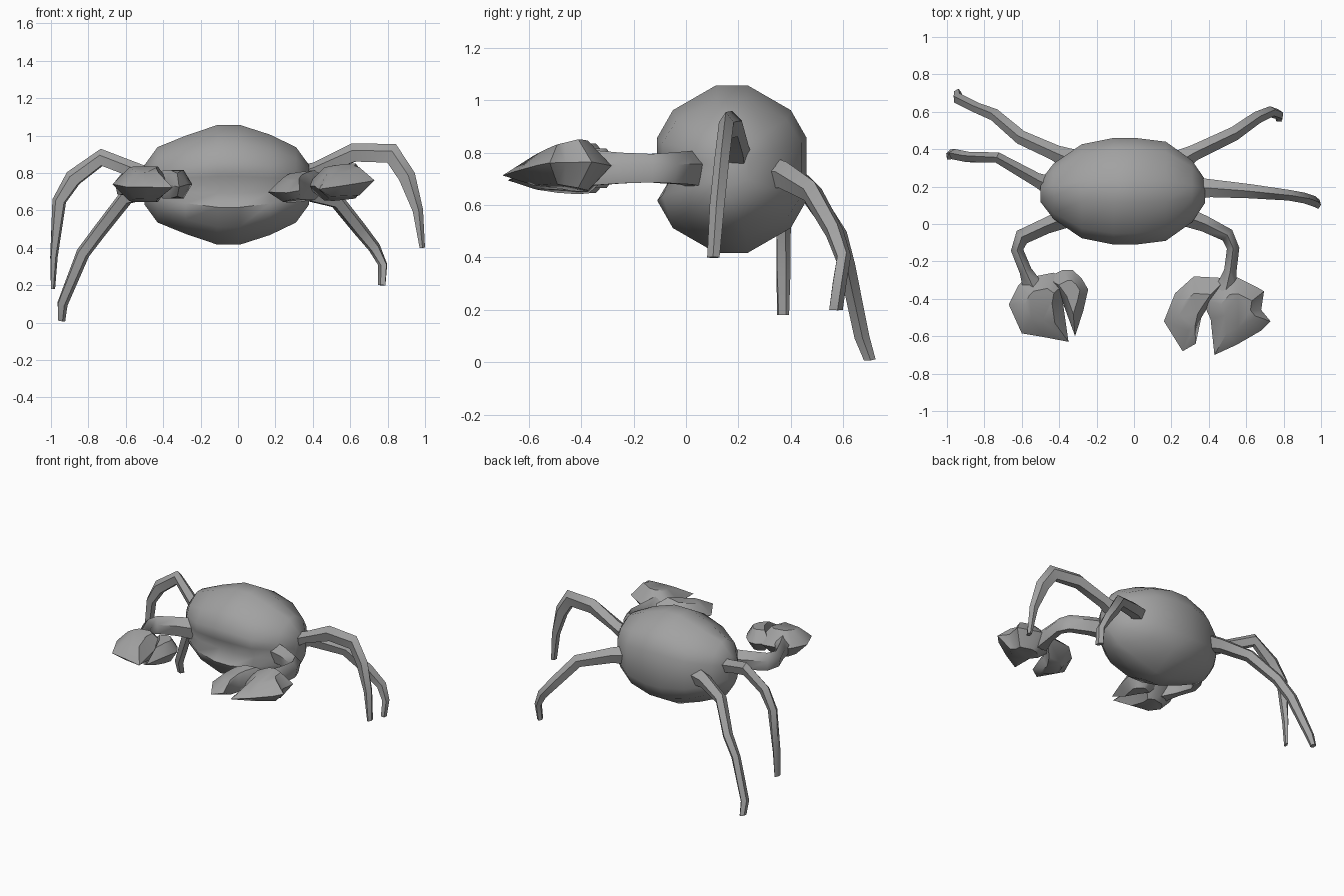
import bpy, bmesh, math
from mathutils import Vector

shell = bpy.data.materials.new("shell grey")
shell.diffuse_color = (0.36, 0.36, 0.36, 1)


def finish(name, bm, angle):
    bmesh.ops.recalc_face_normals(bm, faces=bm.faces)
    me = bpy.data.meshes.new(name)
    bm.to_mesh(me)
    bm.free()
    me.materials.append(shell)
    ob = bpy.data.objects.new(name, me)
    bpy.context.collection.objects.link(ob)
    bpy.ops.object.select_all(action='DESELECT')
    ob.select_set(True)
    bpy.context.view_layer.objects.active = ob
    bpy.ops.object.shade_smooth_by_angle(angle=math.radians(angle))
    return ob


def loft(name, rings, angle=45):
    """Skin closed rings of equal length and cap both ends."""
    bm = bmesh.new()
    loops = [[bm.verts.new(p) for p in r] for r in rings]
    n = len(loops[0])
    for a, b in zip(loops, loops[1:]):
        for i in range(n):
            j = (i + 1) % n
            bm.faces.new((a[i], a[j], b[j], b[i]))
    bm.faces.new(loops[0])
    bm.faces.new(loops[-1])
    return finish(name, bm, angle)


# Body: cross-sections along x, with a folded mouth crease at the front
section = [(-0.06, 0.32), (0.06, 0.32), (0.225, 0.225), (0.285, 0.12), (0.285, -0.12),
           (0.225, -0.225), (0.06, -0.32), (-0.06, -0.32), (-0.225, -0.225),
           (-0.285, -0.12), (-0.28, -0.045), (-0.285, 0.045), (-0.285, 0.12), (-0.225, 0.225)]
stations = [(-0.5, 0.2, 0.33), (-0.43, 0.52, 0.63), (-0.28, 0.88, 0.82), (-0.11, 1, 1),
            (0.01, 1, 1), (0.17, 0.93, 0.84), (0.31, 0.58, 0.63), (0.38, 0.22, 0.33)]
rings = []
for k, (x, sy, sz) in enumerate(stations):
    ring = []
    for i, (y, z) in enumerate(section):
        zz = z * sz
        yy = y * sy
        if i == 10 and 2 <= k <= 5:
            yy += 0.05 if k in (3, 4) else 0.025
        ring.append((x, 0.175 + yy, 0.737 + zz))
    rings.append(ring)
loft("body", rings, 60)


# Limbs: path points are x, y, z, width, thickness
def limb(name, path, fixed_side, sides=5):
    pts = [Vector(p[:3]) for p in path]
    up = Vector((0, 0, 1))
    whole = pts[-1] - pts[0]
    rings = []
    for i, p in enumerate(pts):
        t = (pts[min(i + 1, len(pts) - 1)] - pts[max(i - 1, 0)]).normalized()
        side = (whole if fixed_side else t).cross(up).normalized()
        top = side.cross(t).normalized()
        w, h = path[i][3:]
        rings.append([p + side * math.cos(a) * w / 2 + top * math.sin(a) * h / 2
                      for a in (math.pi / 2 + 2 * math.pi * k / sides for k in range(sides))])
    return loft(name, rings, 50)


limb("rear_leg_left", [(-0.28, 0.32, 0.72, .15, .15), (-0.42, 0.38, 0.72, .09, .11),
     (-0.6, 0.46, 0.67, .08, .09), (-0.74, 0.58, 0.49, .07, .08), (-0.83, 0.615, 0.37, .06, .08),
     (-0.94, 0.67, 0.1, .06, .06), (-0.945, 0.70, 0.01, .05, .04)], True)
limb("rear_leg_right", [(0.18, 0.3, 0.72, .15, .15), (0.32, 0.38, 0.71, .09, .11),
     (0.53, 0.48, 0.65, .08, .09), (0.65, 0.565, 0.5, .07, .08), (0.73, 0.6, 0.40, .06, .07),
     (0.775, 0.585, 0.31, .06, .05), (0.77, 0.57, 0.2, .06, .04)], True)
limb("middle_leg_left", [(-0.42, 0.19, 0.77, .13, .12), (-0.52, 0.235, 0.8, .08, .09),
     (-0.73, 0.355, 0.88, .06, .1), (-0.88, 0.355, 0.77, .06, .1), (-0.955, 0.37, 0.65, .06, .08),
     (-0.985, 0.37, 0.35, .06, .04), (-0.99, 0.37, 0.18, .05, .02)], True)
limb("middle_leg_right", [(0.3, 0.19, 0.77, .13, .12), (0.42, 0.19, 0.82, .1, .08),
     (0.62, 0.175, 0.905, .08, .11), (0.82, 0.155, 0.9, .06, .12), (0.90, 0.14, 0.78, .06, .1),
     (0.96, 0.12, 0.6, .06, .06), (0.985, 0.105, 0.4, .05, .03)], True)
limb("arm_left", [(-0.32, 0.05, 0.73, .12, .16), (-0.47, -0.01, 0.735, .09, .14),
     (-0.6, -0.07, 0.735, .09, .13), (-0.625, -0.14, 0.735, .07, .12),
     (-0.58, -0.25, 0.735, .07, .13), (-0.53, -0.36, 0.735, .13, .15)], False)
limb("arm_right", [(0.22, 0.06, 0.73, .12, .16), (0.38, 0, 0.735, .09, .14),
     (0.5, -0.06, 0.735, .08, .13), (0.53, -0.13, 0.735, .07, .12),
     (0.515, -0.25, 0.735, .07, .13), (0.49, -0.36, 0.735, .13, .15)], False)


# Claws: each finger is a pillow over an outline, thinner towards its tip
def finger(name, outline, height, tilt, tip):
    n = len(outline)
    cx = sum(p[0] for p in outline) / n
    cy = sum(p[1] for p in outline) / n
    bm = bmesh.new()

    def ring(scale, dz):
        out = []
        for x, y in outline:
            px, py = cx + (x - cx) * scale, cy + (y - cy) * scale
            thin = max(0.35, 1 - max(0, -0.4 - py) * 2.2)
            mid = 0.74 + tilt * (px - 0.45) + tip * min(0, py + 0.45)
            out.append(bm.verts.new((px, py, mid + dz * thin)))
        return out

    edge = ring(1, 0)
    for s in (1, -1):
        inner = ring(0.5, s * height)
        for i in range(n):
            j = (i + 1) % n
            bm.faces.new((edge[i], edge[j], inner[j], inner[i]))
        bm.faces.new(inner)
    return finish(name, bm, 50)


finger("claw_left_palm", [(-0.58, -0.29), (-0.43, -0.26), (-0.36, -0.31), (-0.38, -0.42),
       (-0.35, -0.63), (-0.48, -0.605), (-0.6, -0.585), (-0.67, -0.43), (-0.62, -0.33)], 0.095, 0, 0.1)
finger("claw_left_thumb", [(-0.47, -0.29), (-0.38, -0.245), (-0.33, -0.245), (-0.28, -0.29),
       (-0.245, -0.35), (-0.27, -0.46), (-0.315, -0.6), (-0.385, -0.41)], 0.075, 0, 0.1)
finger("claw_right_palm", [(0.46, -0.29), (0.55, -0.285), (0.67, -0.345), (0.695, -0.36),
       (0.68, -0.46), (0.73, -0.52), (0.68, -0.57), (0.55, -0.645), (0.43, -0.7),
       (0.41, -0.51), (0.36, -0.4)], 0.095, 0.1, 0.1)
finger("claw_right_thumb", [(0.5, -0.29), (0.32, -0.28), (0.22, -0.37), (0.16, -0.52),
       (0.26, -0.68), (0.33, -0.64), (0.36, -0.5), (0.41, -0.42)], 0.08, 0.12, 0.1)
